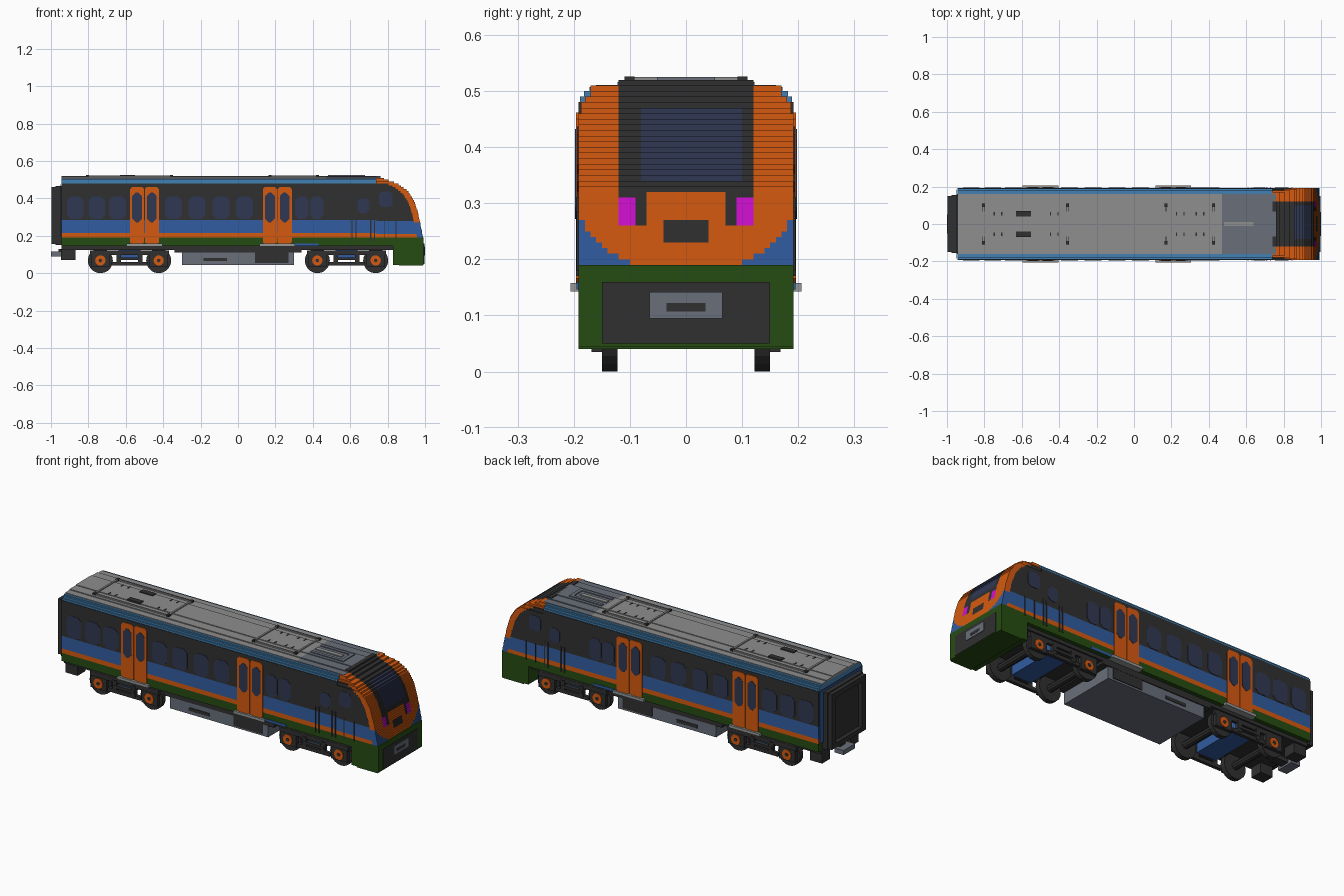
import bpy, bmesh, math
from mathutils import Matrix, Vector

old = bpy.data.objects.get("Cube")
if old:
    bpy.data.objects.remove(old, do_unlink=True)


def lin(c):
    c /= 255
    return c / 12.92 if c <= 0.04045 else ((c + 0.055) / 1.055) ** 2.4


COLOURS = {
    "charcoal": (48, 48, 48), "window_navy": (48, 56, 84), "orange": (214, 90, 16),
    "blue": (48, 92, 160), "green": (38, 76, 18), "sky_blue": (66, 128, 178),
    "roof_grey": (142, 142, 142), "slate": (104, 110, 122), "magenta": (214, 16, 214),
    "step_grey": (150, 152, 152),
}
MATS = {}
for name, rgb in COLOURS.items():
    m = bpy.data.materials.new(name)
    m.use_nodes = True
    col = (*[lin(c) for c in rgb], 1)
    m.diffuse_color = col
    m.node_tree.nodes["Principled BSDF"].inputs["Base Color"].default_value = col
    MATS[name] = m


class Part:
    """Collects coloured solids into one mesh object."""

    def __init__(self, name):
        self.name, self.bm, self.slots = name, bmesh.new(), []

    def paint(self, faces, mat):
        if mat not in self.slots:
            self.slots.append(mat)
        for f in faces:
            f.material_index = self.slots.index(mat)

    def box(self, x0, x1, y0, y1, z0, z1, mat):
        mtx = Matrix.Translation(((x0 + x1) / 2, (y0 + y1) / 2, (z0 + z1) / 2)) \
            @ Matrix.Diagonal((x1 - x0, y1 - y0, z1 - z0, 1))
        vs = bmesh.ops.create_cube(self.bm, size=1, matrix=mtx)["verts"]
        self.paint({f for v in vs for f in v.link_faces}, mat)

    def pair(self, x0, x1, y0, y1, z0, z1, mat):
        self.box(x0, x1, y0, y1, z0, z1, mat)
        self.box(x0, x1, -y1, -y0, z0, z1, mat)

    def disc(self, x, y, z, r, width, mat, sides=20):
        mtx = Matrix.Translation((x, y, z)) @ Matrix.Rotation(math.pi / 2, 4, "X")
        vs = bmesh.ops.create_cone(self.bm, cap_ends=True, segments=sides, radius1=r,
                                   radius2=r, depth=width, matrix=mtx)["verts"]
        self.paint({f for v in vs for f in v.link_faces}, mat)

    def pane(self, x, z, hw, hh, cut, y0, y1, mat):
        """Chamfered side plate, on both sides of the car."""
        ring = [(-hw + cut, -hh), (hw - cut, -hh), (hw, -hh + cut), (hw, hh - cut),
                (hw - cut, hh), (-hw + cut, hh), (-hw, hh - cut), (-hw, -hh + cut)]
        for s in (-1, 1):
            base = self.bm.faces.new([self.bm.verts.new((x + a, s * y0, z + b)) for a, b in ring])
            ext = bmesh.ops.extrude_face_region(self.bm, geom=[base])["geom"]
            top = [v for v in ext if isinstance(v, bmesh.types.BMVert)]
            bmesh.ops.translate(self.bm, verts=top, vec=Vector((0, s * (y1 - y0), 0)))
            self.paint({f for v in top for f in v.link_faces} | {base}, mat)

    def done(self):
        bmesh.ops.recalc_face_normals(self.bm, faces=self.bm.faces[:])
        me = bpy.data.meshes.new(self.name)
        self.bm.to_mesh(me)
        self.bm.free()
        for s in self.slots:
            me.materials.append(MATS[s])
        ob = bpy.data.objects.new(self.name, me)
        bpy.context.collection.objects.link(ob)


# Body shell in horizontal colour bands
REAR, CAB, W = -0.945, 0.74, 0.192
BANDS = [(0.145, 0.19, "green"), (0.19, 0.215, "orange"), (0.215, 0.285, "blue"),
         (0.285, 0.48, "charcoal")]
p = Part("body_shell")
for z0, z1, mat in BANDS:
    p.box(REAR, CAB, -W, W, z0, z1, mat)
p.box(REAR, 0.85, -0.17, 0.17, 0.125, 0.145, "charcoal")
p.box(0.29, 0.43, -W - 0.003, W + 0.003, 0.146, 0.16, "blue")
p.done()

# Roof in stepped layers
p = Part("roof")
for z0, z1, w in [(0.48, 0.49, 0.189), (0.49, 0.50, 0.182), (0.50, 0.507, 0.172)]:
    p.box(REAR, CAB, -w, w, z0, z1, "sky_blue")
for z0, z1, w in [(0.507, 0.511, 0.16), (0.511, 0.516, 0.122), (0.516, 0.52, 0.068)]:
    p.box(REAR, 0.47, -w, w, z0, z1, "roof_grey")
    p.box(0.47, CAB + 0.02, -w, w, z0, z1, "slate")
p.done()

# Roof hatches, vents and the antenna fairing
p = Part("roof_fittings")
for x0, x1 in [(-0.81, -0.35), (0.165, 0.43)]:
    p.pair(x0, x1, 0.098, 0.106, 0.511, 0.523, "roof_grey")
    for x in (x0, x1 - 0.01):
        p.box(x, x + 0.01, -0.106, 0.106, 0.511, 0.525, "roof_grey")
        p.pair(x - 0.003, x + 0.013, 0.092, 0.11, 0.511, 0.526, "charcoal")
    for x in (x0 + 0.06, x0 + 0.1, x1 - 0.1, x1 - 0.06):
        p.pair(x, x + 0.006, 0.045, 0.065, 0.515, 0.522, "charcoal")
p.pair(-0.63, -0.55, 0.04, 0.07, 0.515, 0.525, "charcoal")
p.pair(0.48, 0.68, 0.035, 0.052, 0.515, 0.525, "slate")
p.box(0.66, 0.68, -0.052, 0.052, 0.515, 0.525, "slate")
p.box(0.48, 0.64, -0.012, 0.012, 0.518, 0.525, "roof_grey")
p.done()

# Sloping cab nose built from thin stepped layers
PROFILE = [(0.19, 0.99), (0.255, 0.977), (0.325, 0.962), (0.39, 0.94), (0.44, 0.907),
           (0.48, 0.85), (0.50, 0.79), (0.525, 0.745)]


def nose_x(z):
    for (z0, a), (z1, b) in zip(PROFILE, PROFILE[1:]):
        if z <= z1:
            return a + (b - a) * max(0, z - z0) / (z1 - z0)
    return PROFILE[-1][1]


def front_colour(y, z):
    a = abs(y)
    if 0.085 < a < 0.115 and 0.255 < z < 0.31:
        return "magenta"
    if -0.08 < y < 0.1 and 0.34 < z < 0.47:
        return "window_navy"
    if a < 0.12 and z > 0.315 or 0.075 < a < 0.12 and z > 0.255:
        return "charcoal"
    if a < 0.045 and 0.225 < z < 0.27:
        return "charcoal"
    if z < 0.30 and a > 0.19 * math.sqrt(max(0, 1 - ((0.30 - z) / 0.125) ** 2)):
        return "blue"
    return "orange"


p = Part("cab_nose")
DZ = 0.01
for k in range(33):
    z0 = 0.19 + k * DZ
    z, z1 = z0 + DZ / 2, z0 + DZ
    w = W if z < 0.46 else 0.187 if z < 0.48 else 0.18 if z < 0.49 else 0.17 if z < 0.51 else 0.12
    tip = nose_x(z)
    back = max(CAB, nose_x(z + DZ) - 0.03)
    side = next((m for a, b, m in BANDS if a <= z < b), "orange")
    if back > CAB:
        p.box(CAB, back, -w, w, z0, z1, side)
    ys = [-w] + [i * 0.01 for i in range(-18, 19) if abs(i * 0.01) < w - 0.001] + [w]
    start = ys[0]
    for a, b, c in zip(ys, ys[1:], ys[2:] + [None]):
        mat = front_colour((a + b) / 2, z)
        if c is None or front_colour((b + c) / 2, z) != mat:
            p.box(back, tip, start, b, z0, z1, mat)
            start = b
p.done()

# Front apron, bumper panel and coupler
p = Part("front_apron")
p.box(CAB, 0.993, -W, W, 0.145, 0.19, "green")
p.box(0.83, 0.993, -W, W, 0.045, 0.145, "green")
p.box(0.86, 0.988, -W, W, 0.04, 0.045, "green")
p.box(0.99, 0.996, -0.15, 0.15, 0.05, 0.16, "charcoal")
p.box(0.99, 0.999, -0.065, 0.065, 0.095, 0.142, "slate")
p.box(0.99, 1.0, -0.035, 0.035, 0.107, 0.122, "charcoal")
p.done()

# Passenger and cab side windows
p = Part("side_windows")
for x in (-0.87, -0.755, -0.645, -0.345, -0.22, -0.09, 0.035, 0.34, 0.42):
    p.pane(x, 0.35, 0.045 if x < 0.3 else 0.036, 0.06, 0.02, W - 0.002, W + 0.002, "window_navy")
p.pane(0.67, 0.36, 0.032, 0.04, 0.018, W - 0.002, W + 0.002, "window_navy")
p.pane(0.79, 0.395, 0.036, 0.042, 0.015, W - 0.002, W + 0.002, "window_navy")
p.done()

# Double doors with oval glass and entry steps
p = Part("side_doors")
for cx in (-0.5, 0.21):
    for s in (-1, 1):
        x = cx + s * 0.0395
        p.pane(x, 0.308, 0.038, 0.154, 0.012, W - 0.002, W + 0.004, "orange")
        p.pane(x, 0.352, 0.026, 0.08, 0.02, W, W + 0.006, "window_navy")
    p.pair(cx - 0.095, cx + 0.095, 0.17, 0.206, 0.143, 0.158, "step_grey")
p.done()

# Cab access handrails
p = Part("cab_handrails")
for x in (0.61, 0.63, 0.71, 0.73):
    p.pair(x - 0.003, x + 0.003, W - 0.002, W + 0.004, 0.17, 0.31, "charcoal")
for x in (0.785, 0.845):
    p.pair(x - 0.002, x + 0.002, W - 0.002, W + 0.003, 0.18, 0.285, "charcoal")
p.done()

# Rear wall, gangway bellows and rear coupler
p = Part("rear_gangway")
p.box(REAR - 0.004, REAR, -0.185, 0.185, 0.19, 0.475, "blue")
p.box(REAR - 0.03, REAR, -0.155, 0.155, 0.15, 0.465, "charcoal")
p.pair(-0.997, REAR, 0.115, 0.15, 0.155, 0.46, "charcoal")
for z0, z1 in [(0.155, 0.18), (0.43, 0.46)]:
    p.box(-0.997, REAR, -0.15, 0.15, z0, z1, "charcoal")
p.pair(-0.945, -0.87, 0.09, 0.16, 0.07, 0.13, "charcoal")
p.box(-0.96, -0.87, -0.025, 0.025, 0.1, 0.13, "charcoal")
p.box(-1.0, -0.945, -0.05, 0.05, 0.09, 0.115, "slate")
p.done()

# Underfloor equipment case
p = Part("equipment_case")
p.box(-0.34, 0.34, -0.17, 0.17, 0.11, 0.126, "charcoal")
p.box(-0.30, 0.30, -0.165, 0.165, 0.045, 0.11, "slate")
p.pair(0.09, 0.27, 0.16, 0.169, 0.055, 0.11, "charcoal")
p.pair(-0.185, -0.06, 0.16, 0.168, 0.064, 0.082, "charcoal")
p.done()

# Bogies: frame, wheels, axles, axle boxes and orange hubs
for label, cx in (("rear", -0.58), ("front", 0.58)):
    p = Part(label + "_bogie")
    p.pair(cx - 0.21, cx + 0.21, 0.15, 0.166, 0.098, 0.122, "charcoal")
    p.pair(cx - 0.1, cx + 0.1, 0.15, 0.168, 0.04, 0.06, "charcoal")
    p.pair(cx - 0.065, cx + 0.065, 0.15, 0.172, 0.07, 0.085, "charcoal")
    p.pair(cx - 0.07, cx - 0.045, 0.15, 0.17, 0.05, 0.11, "charcoal")
    p.pair(cx + 0.045, cx + 0.07, 0.15, 0.17, 0.05, 0.11, "charcoal")
    p.box(cx - 0.06, cx + 0.06, -0.15, 0.15, 0.075, 0.125, "blue")
    for wx in (cx - 0.156, cx + 0.156):
        p.disc(wx, 0, 0.067, 0.02, 0.3, "charcoal", 10)
        p.pair(wx - 0.05, wx + 0.05, 0.148, 0.168, 0.035, 0.1, "charcoal")
        for s in (-1, 1):
            p.disc(wx, s * 0.136, 0.067, 0.067, 0.028, "charcoal")
            p.disc(wx, s * 0.162, 0.068, 0.028, 0.022, "orange", 12)
            p.disc(wx, s * 0.168, 0.068, 0.01, 0.014, "charcoal", 8)
    p.done()
